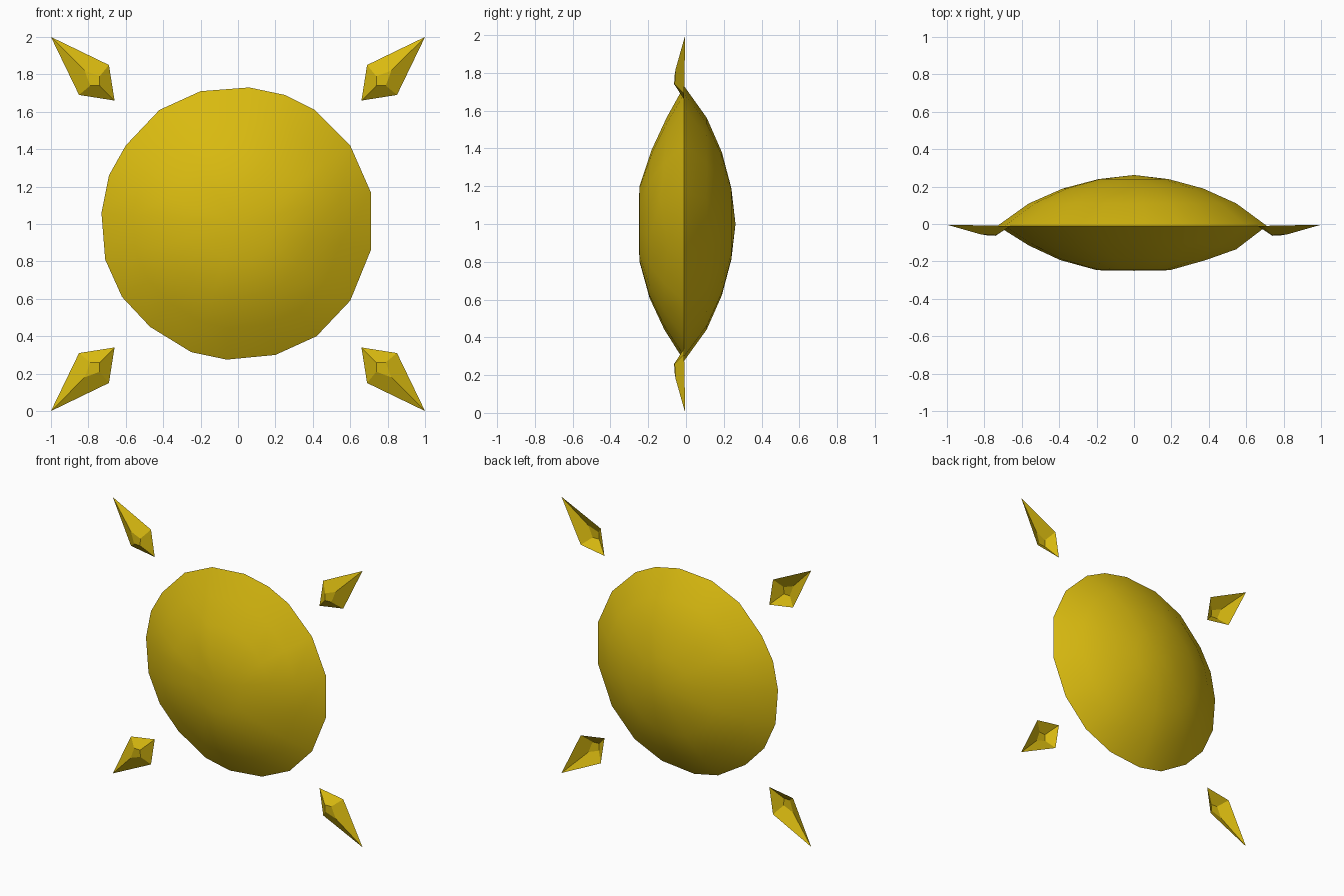
import bpy, bmesh
from mathutils import Vector

cube = bpy.data.objects.get("Cube")
if cube:
    bpy.data.objects.remove(cube)

# Single golden yellow material
COLOR = (0.69, 0.49, 0.005, 1)
gold = bpy.data.materials.new("golden_yellow")
gold.use_nodes = True
gold.diffuse_color = COLOR
gold.node_tree.nodes["Principled BSDF"].inputs["Base Color"].default_value = COLOR

MID = -0.01  # depth of the rim plane


def finish(bm, name, smooth):
    mesh = bpy.data.meshes.new(name)
    bm.to_mesh(mesh)
    bm.free()
    mesh.materials.append(gold)
    obj = bpy.data.objects.new(name, mesh)
    bpy.context.collection.objects.link(obj)
    bpy.ops.object.select_all(action='DESELECT')
    obj.select_set(True)
    bpy.context.view_layer.objects.active = obj
    if smooth:
        bpy.ops.object.shade_smooth_by_angle(angle=0.65)
    return obj


# Irregular hand-cut outline of the disc, relative to its centre
OUTLINE = [(0.06, 0.73), (0.25, 0.69), (0.41, 0.61), (0.60, 0.42), (0.71, 0.17),
           (0.71, -0.14), (0.60, -0.41), (0.42, -0.60), (0.20, -0.70),
           (-0.06, -0.725), (-0.25, -0.685), (-0.47, -0.55), (-0.62, -0.39),
           (-0.71, -0.19), (-0.73, 0.06), (-0.69, 0.26), (-0.60, 0.42),
           (-0.42, 0.61), (-0.20, 0.71)]

# Ring scale and depth from rim to centre
BACK = [(0.77, 0.11), (0.52, 0.19), (0.26, 0.24), (0, 0.262)]
FRONT = [(0.77, -0.115), (0.54, -0.193), (0.27, -0.247), (0, -0.25)]

# Small bumps and dents in the front: x, z, reach, push
DENTS = [(0.55, 0.13, 0.08, -0.02), (0.55, -0.11, 0.08, 0.02),
         (-0.32, 0.23, 0.08, 0.012), (-0.32, 0.33, 0.05, -0.012),
         (0.05, 0.56, 0.35, 0.012)]


def add_shell(bm, rim, profile, dents):
    ring = rim
    for scale, depth in profile:
        if scale == 0:
            tip = bm.verts.new((0, depth, 1))
            for i in range(len(ring)):
                bm.faces.new((ring[i - 1], ring[i], tip))
            return
        new = []
        for x, z in OUTLINE:
            px, pz, py = x * scale, z * scale, depth
            for dx, dz, reach, push in dents:
                if (Vector((px, pz)) - Vector((dx, dz))).length < reach:
                    py += push
            new.append(bm.verts.new((px, py, 1 + pz)))
        for i in range(len(ring)):
            bm.faces.new((ring[i - 1], ring[i], new[i], new[i - 1]))
        ring = new


# Lens-shaped disc
bm = bmesh.new()
rim = [bm.verts.new((x, MID, 1 + z)) for x, z in OUTLINE]
add_shell(bm, rim, BACK, [])
add_shell(bm, rim, FRONT, DENTS)
bmesh.ops.recalc_face_normals(bm, faces=bm.faces)
finish(bm, "lens_disc", True)

# Four open-backed kite spikes at the corners
KITE = [(1, 1), (0.85, 0.69), (0.66, 0.66), (0.69, 0.85)]
CROWN = [(0.82, 0.82, -0.055), (0.79, 0.74, -0.06),
         (0.74, 0.74, -0.063), (0.74, 0.79, -0.06)]


def spike(name, sx, sz):
    bm = bmesh.new()
    base = [bm.verts.new((sx * x, MID if x < 1 else -0.004, 1 + sz * z)) for x, z in KITE]
    top = [bm.verts.new((sx * x, y, 1 + sz * z)) for x, z, y in CROWN]
    for i in range(4):
        bm.faces.new((base[i - 1], base[i], top[i], top[i - 1]))
    bm.faces.new(top)
    bm.normal_update()
    for face in bm.faces:
        if face.normal.y > 0:
            face.normal_flip()
    finish(bm, name, False)


for side, sx in (("left", 1), ("right", -1)):
    for level, sz in (("upper", 1), ("lower", -1)):
        spike(f"{level}_{side}_spike", sx, sz)
